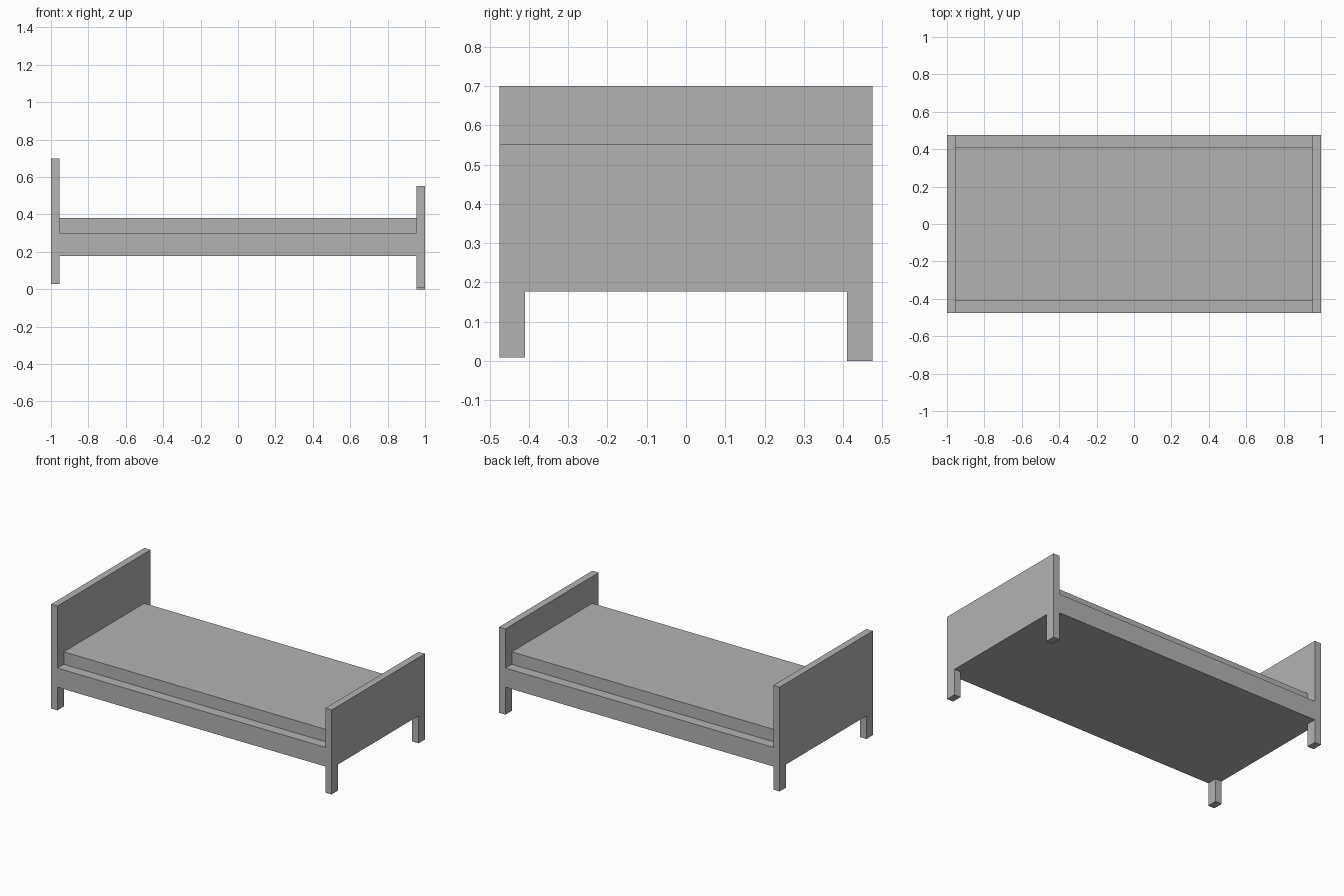
import bpy
import bmesh

cube = bpy.data.objects.get("Cube")
if cube:
    bpy.data.objects.remove(cube, do_unlink=True)

grey = bpy.data.materials.new("plain_grey")
grey.use_nodes = True
grey.diffuse_color = (0.45, 0.45, 0.45, 1)
grey.node_tree.nodes["Principled BSDF"].inputs["Base Color"].default_value = grey.diffuse_color

HALF_LENGTH, HALF_WIDTH = 1.0, 0.475
BOARD = 0.045          # thickness of the end boards
INNER = 0.41           # inner side of the legs and half width of the mattress
RAIL_BOTTOM, RAIL_TOP, MATTRESS_TOP = 0.177, 0.30, 0.38


def extrude_profile(name, points, x0, x1):
    """Extrude an outline of (y, z) points from x0 to x1."""
    bm = bmesh.new()
    face = bm.faces.new([bm.verts.new((x0, y, z)) for y, z in points])
    result = bmesh.ops.extrude_face_region(bm, geom=[face])
    moved = [v for v in result["geom"] if isinstance(v, bmesh.types.BMVert)]
    bmesh.ops.translate(bm, verts=moved, vec=(x1 - x0, 0, 0))
    bmesh.ops.recalc_face_normals(bm, faces=bm.faces)
    mesh = bpy.data.meshes.new(name)
    bm.to_mesh(mesh)
    bm.free()
    mesh.materials.append(grey)
    obj = bpy.data.objects.new(name, mesh)
    bpy.context.collection.objects.link(obj)
    return obj


def end_board(name, x0, top, front_foot, back_foot):
    """Board with two legs in one outline."""
    w = HALF_WIDTH
    outline = [(-w, top), (-w, front_foot), (-INNER, front_foot),
               (-INNER, RAIL_BOTTOM), (INNER, RAIL_BOTTOM),
               (INNER, back_foot), (w, back_foot), (w, top)]
    return extrude_profile(name, outline, x0, x0 + BOARD)


# End boards; the legs differ slightly in length
end_board("headboard", -HALF_LENGTH, 0.70, 0.028, 0.028)
end_board("footboard", HALF_LENGTH - BOARD, 0.553, 0.009, 0.0)

# Solid frame with the raised mattress as one stepped outline
half = [(HALF_WIDTH, RAIL_BOTTOM), (HALF_WIDTH, RAIL_TOP),
        (INNER, RAIL_TOP), (INNER, MATTRESS_TOP)]
outline = half + [(-y, z) for y, z in reversed(half)]
inner_end = HALF_LENGTH - BOARD
extrude_profile("frame_and_mattress", outline, -inner_end, inner_end)
